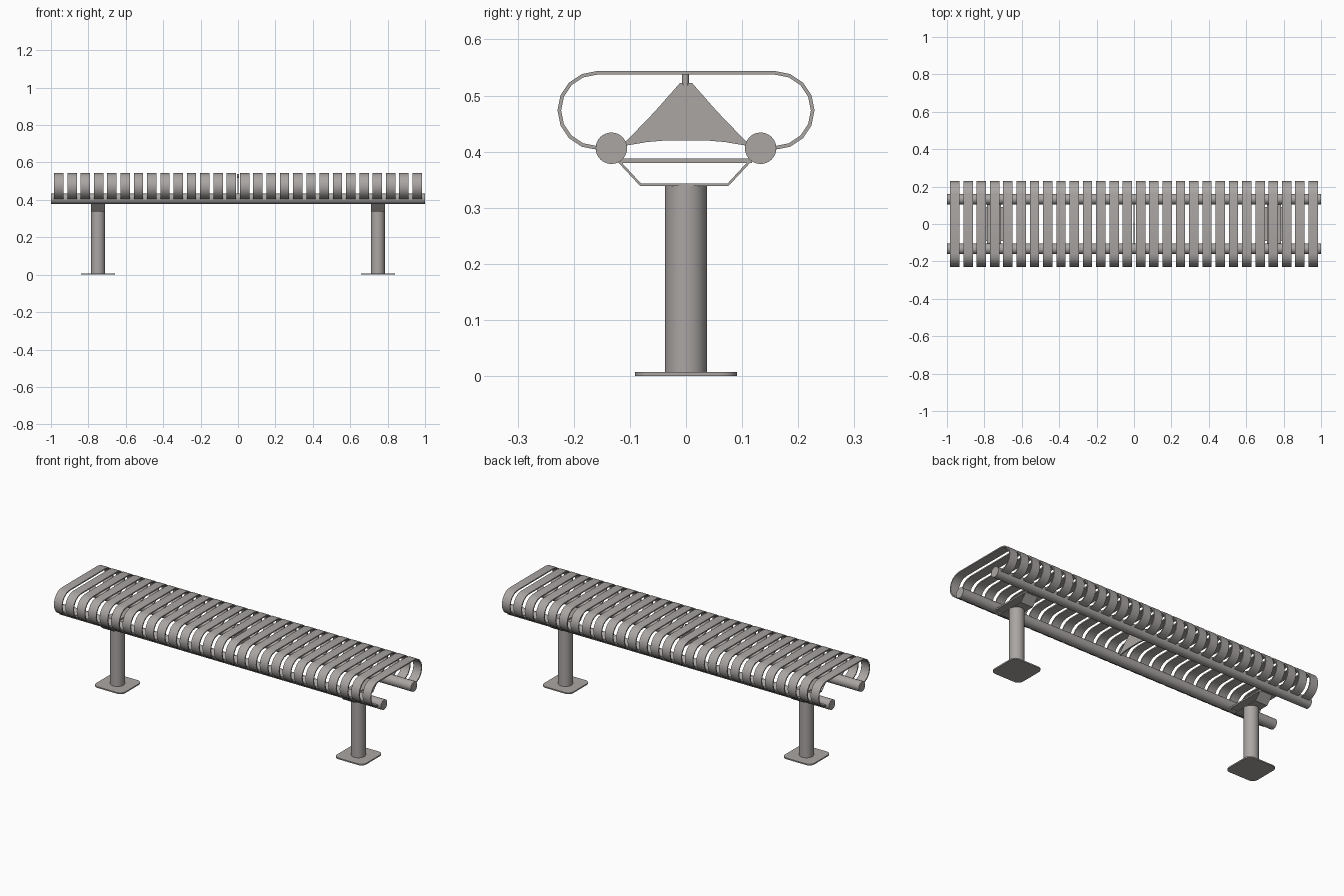
import bpy, bmesh, math

if "Cube" in bpy.data.objects:
    bpy.data.objects.remove(bpy.data.objects["Cube"])

grey = bpy.data.materials.new("warm grey metal")
grey.diffuse_color = (0.40, 0.38, 0.37, 1)
grey.use_nodes = True
grey.node_tree.nodes["Principled BSDF"].inputs["Base Color"].default_value = grey.diffuse_color


def finish(bm, name, angle=35):
    bmesh.ops.recalc_face_normals(bm, faces=bm.faces)
    me = bpy.data.meshes.new(name)
    bm.to_mesh(me)
    bm.free()
    me.materials.append(grey)
    ob = bpy.data.objects.new(name, me)
    bpy.context.collection.objects.link(ob)
    bpy.ops.object.select_all(action='DESELECT')
    ob.select_set(True)
    bpy.context.view_layer.objects.active = ob
    bpy.ops.object.shade_smooth_by_angle(angle=math.radians(angle))
    return ob


def band(name, outer, inner, x, w):
    """Folded flat bar: two matching yz paths, extruded along x."""
    bm = bmesh.new()
    rings = [[bm.verts.new((x + sx * w / 2, *p)) for sx, p in
              ((-1, o), (1, o), (1, i), (-1, i))] for o, i in zip(outer, inner)]
    for a, b in zip(rings, rings[1:]):
        for k in range(4):
            bm.faces.new((a[k], a[(k + 1) % 4], b[(k + 1) % 4], b[k]))
    bm.faces.new(rings[0])
    bm.faces.new(rings[-1])
    return finish(bm, name)


def prism(name, pts, vec):
    bm = bmesh.new()
    f = bm.faces.new([bm.verts.new(p) for p in pts])
    r = bmesh.ops.extrude_face_region(bm, geom=[f])
    bmesh.ops.translate(bm, vec=vec, verts=[v for v in r['geom'] if isinstance(v, bmesh.types.BMVert)])
    if f.is_valid and len(f.link_loops if hasattr(f, 'link_loops') else f.loops) == 0:
        bm.faces.remove(f)
    return finish(bm, name)


def circle(r, n):
    return [(r * math.cos(2 * math.pi * k / n), r * math.sin(2 * math.pi * k / n)) for k in range(n)]


# Seat slats: top bar with rounded ends curling under to the rails
def slat_path(r):
    c, z = 0.159, 0.4735
    half = [(c + r * math.cos(a), z + r * math.sin(a))
            for a in (math.radians(-90 + 22.5 * k) for k in range(9))]
    half = [(0.135, z - r)] + half
    return half + [(-y, zz) for y, zz in reversed(half)]


for i in range(28):
    band(f"seat_slat_{i + 1}", slat_path(0.070), slat_path(0.0635), -0.958 + i * 1.916 / 27, 0.05)

# Long round rails
for s, side in ((-1, "front"), (1, "back")):
    prism(f"{side}_rail", [(-1, s * 0.133 + a, 0.406 + b) for a, b in circle(0.028, 32)], (2, 0, 0))

# Centre gusset plate with a short pin under the slats
right = [(0.011, 0.522), (0.055, 0.472), (0.108, 0.417), (0.105, 0.411), (0.07, 0.417), (0.035, 0.420)]
outline = right + [(-y, z) for y, z in reversed(right)]
prism("centre_gusset", [(-0.004, y, z) for y, z in outline], (0.008, 0, 0))
prism("gusset_pin", [(a, b - 0.001, 0.518) for a, b in circle(0.006, 16)], (0, 0, 0.02))

for s, side in ((-1, "left"), (1, "right")):
    x = s * 0.748
    # Round post
    prism(f"{side}_post", [(x + a, b, 0.006) for a, b in circle(0.0375, 32)], (0, 0, 0.335))
    # Rounded square foot plate
    foot = []
    for q in range(4):
        ca = math.radians(45 + 90 * q)
        cx, cy = (math.copysign(0.061, f(ca)) for f in (math.cos, math.sin))
        for k in range(6):
            a = math.radians(90 * q + 18 * k)
            foot.append((x + cx + 0.03 * math.cos(a), cy + 0.03 * math.sin(a), 0))
    prism(f"{side}_foot_plate", foot, (0, 0, 0.007))
    # Folded saddle bracket and its cross plate
    band(f"{side}_saddle", [(-0.121, 0.381), (-0.082, 0.339), (0.076, 0.339), (0.115, 0.381)],
         [(-0.116, 0.382), (-0.080, 0.343), (0.074, 0.343), (0.110, 0.382)], x, 0.075)
    band(f"{side}_cross_plate", [(-0.118, 0.380), (0.118, 0.380)],
         [(-0.118, 0.388), (0.118, 0.388)], x, 0.075)
